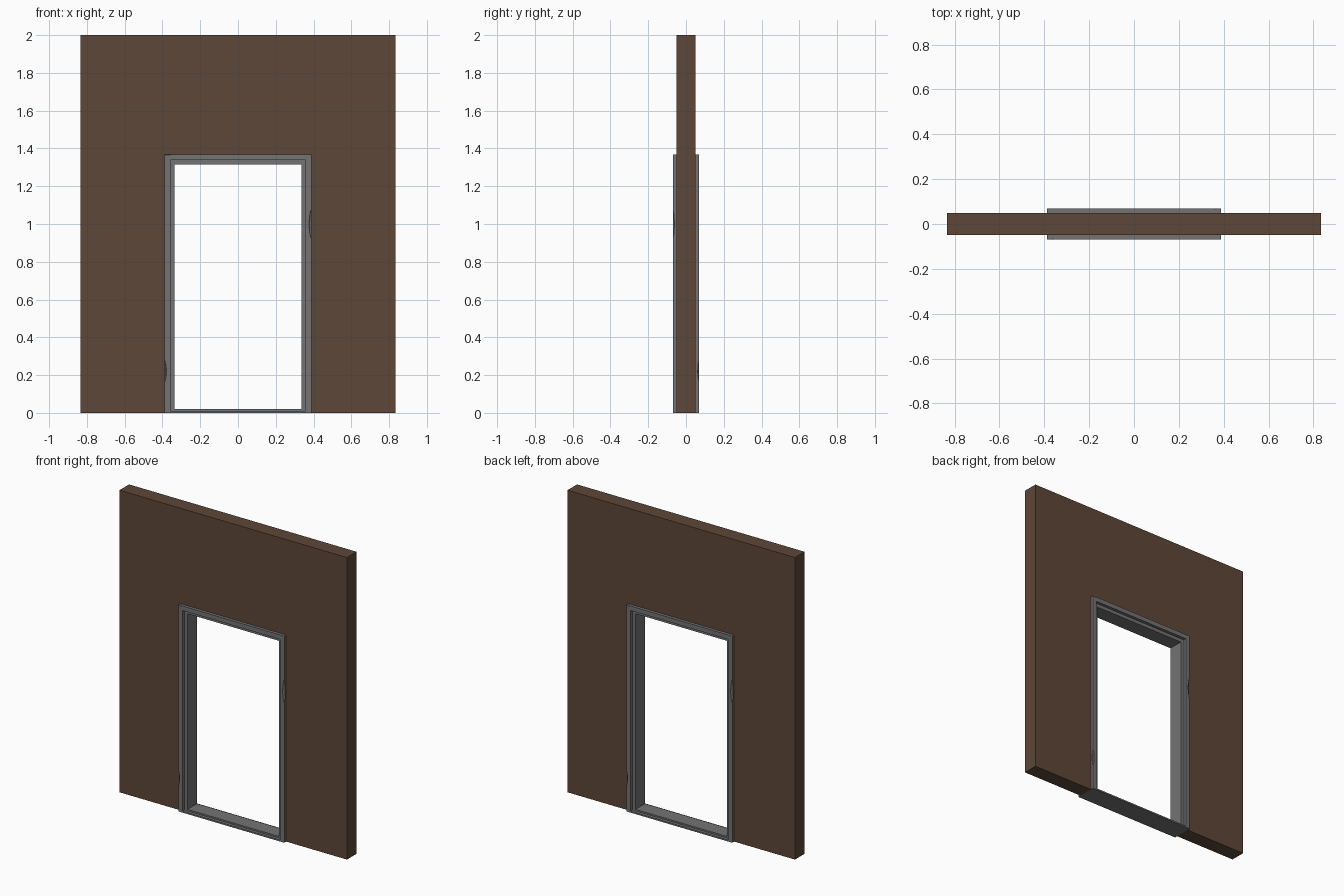
import bpy, bmesh
from mathutils import Matrix

if "Cube" in bpy.data.objects:
    bpy.data.objects.remove(bpy.data.objects["Cube"])


def material(name, rgb):
    m = bpy.data.materials.new(name)
    m.diffuse_color = (*rgb, 1.0)
    m.use_nodes = True
    m.node_tree.nodes["Principled BSDF"].inputs["Base Color"].default_value = m.diffuse_color
    return m


BROWN = material("brown_wall", (0.112, 0.063, 0.040))
GREY = material("grey_frame", (0.172, 0.172, 0.172))


def extrude_outline(name, outline, half_depth, mat):
    """Solid from an (x, z) outline, extruded from -y to +y."""
    bm = bmesh.new()
    face = bm.faces.new([bm.verts.new((x, -half_depth, z)) for x, z in outline])
    ext = bmesh.ops.extrude_face_region(bm, geom=[face])
    verts = [g for g in ext["geom"] if isinstance(g, bmesh.types.BMVert)]
    bmesh.ops.translate(bm, vec=(0, 2 * half_depth, 0), verts=verts)
    bmesh.ops.recalc_face_normals(bm, faces=bm.faces)
    mesh = bpy.data.meshes.new(name)
    bm.to_mesh(mesh)
    bm.free()
    mesh.materials.append(mat)
    obj = bpy.data.objects.new(name, mesh)
    bpy.context.collection.objects.link(obj)
    return obj


def arch(ox, oz, ix, iz):
    """Upside-down U with outer and inner half widths and heights."""
    return [(-ox, 0), (-ox, oz), (ox, oz), (ox, 0),
            (ix, 0), (ix, iz), (-ix, iz), (-ix, 0)]


def rect(hx, z0, z1):
    return [(-hx, z0), (hx, z0), (hx, z1), (-hx, z1)]


# Wall with doorway
extrude_outline("wall", arch(0.833, 2.0, 0.388, 1.368), 0.05, BROWN)

# Stepped door frame: projecting casing, recessed jamb, sill
casing = extrude_outline("door_casing", arch(0.388, 1.368, 0.358, 1.338), 0.07, GREY)
extrude_outline("door_jamb", arch(0.358, 1.338, 0.335, 1.315), 0.05, GREY)
extrude_outline("sill_nosing", rect(0.358, 0, 0.01), 0.07, GREY)
extrude_outline("sill", rect(0.335, 0.01, 0.02), 0.05, GREY)

# Chips knocked out of the casing edges, repeated on the back by a half turn
chips = [((0.394, -0.076, 1.0), (0.020, 0.016, 0.092)),
         ((-0.394, -0.076, 0.22), (0.017, 0.016, 0.070)),
         ((-0.385, -0.074, 1.373), (0.050, 0.010, 0.009))]
bm = bmesh.new()
for centre, size in chips:
    for turn in (Matrix(), Matrix.Diagonal((-1, -1, 1, 1))):
        bmesh.ops.create_uvsphere(
            bm, u_segments=10, v_segments=8, radius=1.0,
            matrix=turn @ Matrix.Translation(centre) @ Matrix.Diagonal((*size, 1)))
mesh = bpy.data.meshes.new("chip_cutter")
bm.to_mesh(mesh)
bm.free()
mesh.materials.append(GREY)
cutter = bpy.data.objects.new("chip_cutter", mesh)
bpy.context.collection.objects.link(cutter)
cutter.hide_render = True
cutter.display_type = 'WIRE'

mod = casing.modifiers.new("chips", 'BOOLEAN')
mod.operation = 'DIFFERENCE'
mod.solver = 'EXACT'
mod.object = cutter
